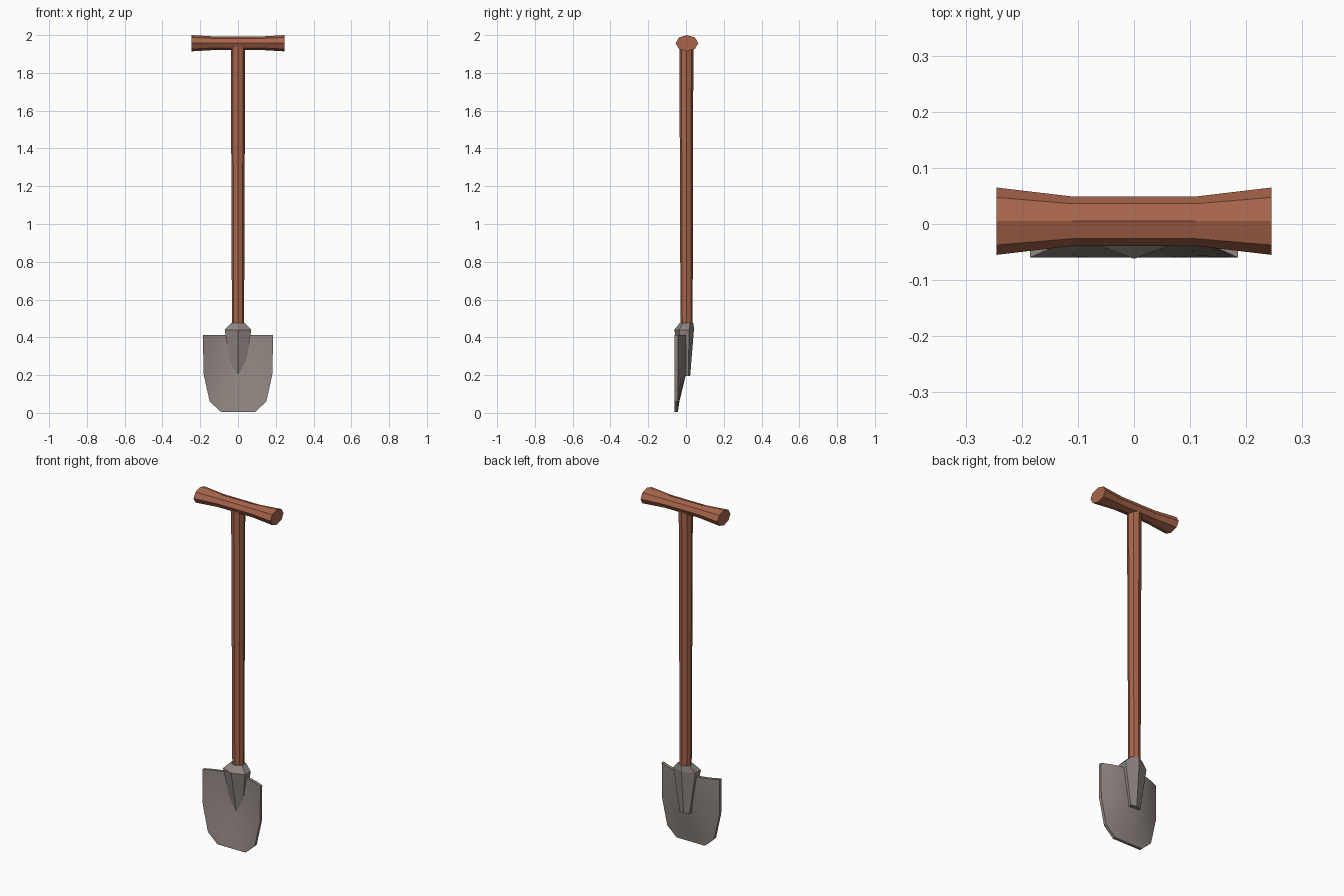
import bpy, bmesh, math

if "Cube" in bpy.data.objects:
    bpy.data.objects.remove(bpy.data.objects["Cube"])


def material(name, rgb):
    m = bpy.data.materials.new(name)
    m.diffuse_color = (*rgb, 1)
    m.use_nodes = True
    m.node_tree.nodes["Principled BSDF"].inputs["Base Color"].default_value = m.diffuse_color
    return m


WOOD = material("brown wood", (0.39, 0.13, 0.07))
STEEL = material("grey steel", (0.28, 0.24, 0.22))


def finish(name, bm, mat):
    bmesh.ops.recalc_face_normals(bm, faces=bm.faces)
    me = bpy.data.meshes.new(name)
    bm.to_mesh(me)
    bm.free()
    me.materials.append(mat)
    ob = bpy.data.objects.new(name, me)
    bpy.context.collection.objects.link(ob)
    return ob


def loft(name, mat, sides, rings):
    """Join elliptical rings; each ring is a function of (cos, sin)."""
    bm = bmesh.new()
    loops = []
    for ring in rings:
        angles = [math.tau * i / sides + math.pi / 2 for i in range(sides)]
        loops.append([bm.verts.new(ring(math.cos(a), math.sin(a))) for a in angles])
    for a, b in zip(loops, loops[1:]):
        for i in range(sides):
            j = (i + 1) % sides
            bm.faces.new((a[i], a[j], b[j], b[i]))
    bm.faces.new(loops[0])
    bm.faces.new(loops[-1])
    return finish(name, bm, mat)


def upright(y, z, rx, ry):
    return lambda c, s: (rx * c, y + ry * s, z)


def crosswise(x, ry, rz):
    return lambda c, s: (x, 0.005 + ry * c, 1.957 + rz * s)


# Flared eight-sided grip
loft("grip", WOOD, 8, [crosswise(x, ry, rz) for x, ry, rz in
     [(-0.245, 0.06, 0.043), (-0.11, 0.044, 0.035),
      (0.11, 0.044, 0.035), (0.245, 0.06, 0.043)]])

# Slightly tapering shaft
loft("shaft", WOOD, 8, [upright(0.003, 0.43, 0.032, 0.032),
                        upright(0.002, 1.94, 0.038, 0.037)])

# Six-sided socket, narrowing down through the blade
loft("socket", STEEL, 6, [upright(0.003, 0.195, 0.037, 0.019),
                          upright(-0.01, 0.44, 0.081, 0.052),
                          upright(0.003, 0.475, 0.043, 0.037)])

# Dished blade: rows of (height, half width, dish depth)
rows = [(0.005, 0.09, 0.0), (0.06, 0.15, 0.008), (0.21, 0.183, 0.044), (0.412, 0.185, 0.048)]
COLS, THICK = 8, 0.017
bm = bmesh.new()


def sheet(dy):
    grid = []
    for z, w, depth in rows:
        us = [2 * i / COLS - 1 for i in range(COLS + 1)]
        grid.append([bm.verts.new((u * w, -0.06 + dy + depth * (1 - u * u), z)) for u in us])
    for a, b in zip(grid, grid[1:]):
        for i in range(COLS):
            bm.faces.new((a[i], a[i + 1], b[i + 1], b[i])).smooth = True
    return grid


front, back = sheet(0), sheet(THICK)


def rim(g):
    return g[0] + [r[-1] for r in g[1:]] + g[-1][-2::-1] + [r[0] for r in g[-2:0:-1]]


fr, br = rim(front), rim(back)
for i in range(len(fr)):
    bm.faces.new((fr[i - 1], fr[i], br[i], br[i - 1]))
blade = finish("blade", bm, STEEL)
bpy.context.view_layer.objects.active = blade
blade.select_set(True)
bpy.ops.object.shade_smooth_by_angle(angle=math.radians(35))
